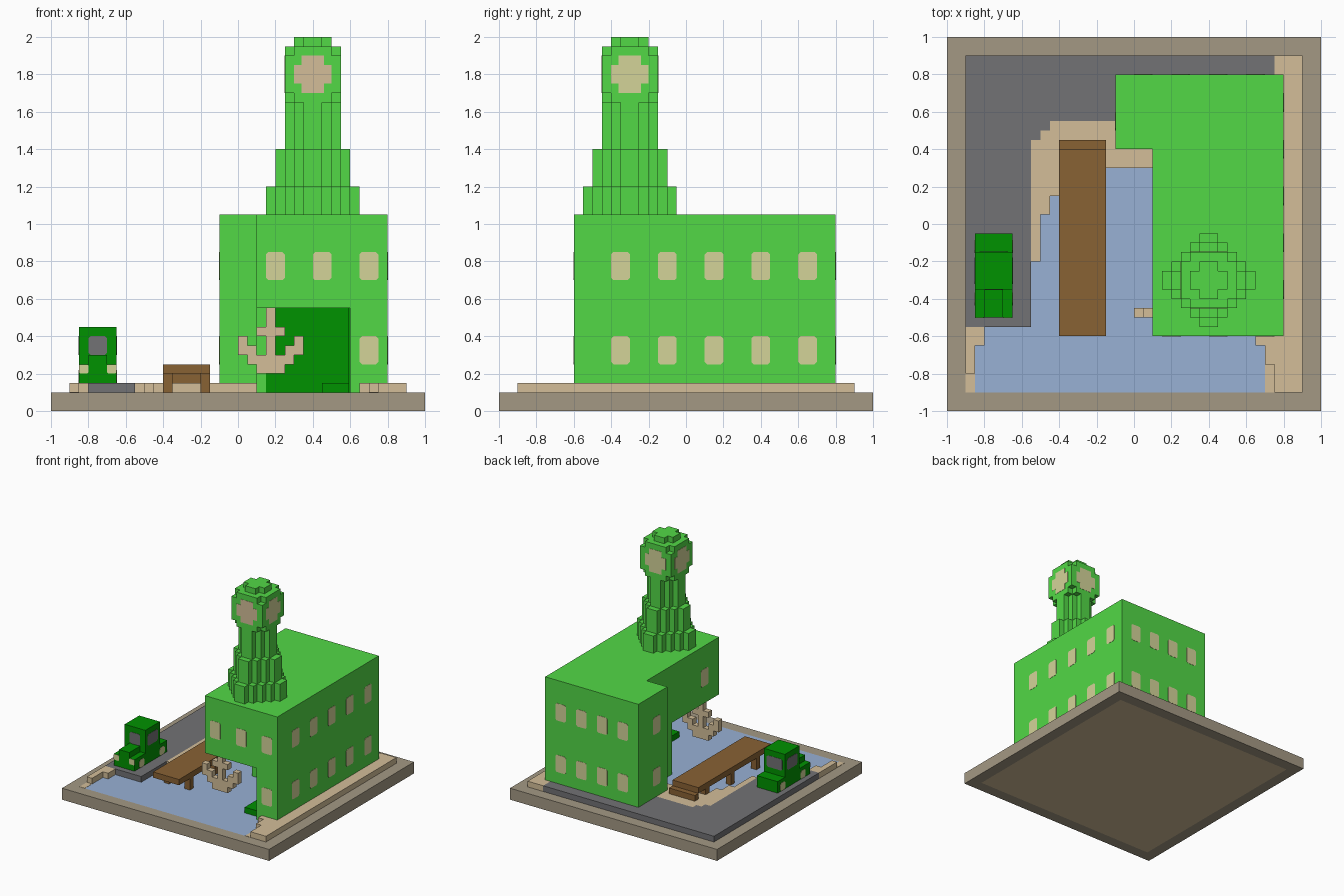
import bpy, bmesh
from mathutils import Vector

if "Cube" in bpy.data.objects:
    bpy.data.objects.remove(bpy.data.objects["Cube"], do_unlink=True)


def material(name, r, g, b):
    lin = [(c / 255 / 12.92) if c <= 10 else ((c / 255 + 0.055) / 1.055) ** 2.4 for c in (r, g, b)]
    m = bpy.data.materials.new(name)
    m.diffuse_color = (*lin, 1)
    m.use_nodes = True
    m.node_tree.nodes["Principled BSDF"].inputs["Base Color"].default_value = (*lin, 1)
    return m


LIGHT = material("light green", 82, 216, 70)
DARK = material("dark green", 0, 146, 0)
SAND = material("sand", 211, 190, 153)
STONE = material("base stone", 164, 153, 132)
ROAD = material("asphalt", 114, 114, 117)
WATER = material("water blue", 152, 177, 213)
WOOD = material("dock brown", 137, 98, 52)
PALE = material("pale yellow", 212, 212, 153)


def finish(name, bm, *mats):
    bmesh.ops.recalc_face_normals(bm, faces=bm.faces)
    me = bpy.data.meshes.new(name)
    bm.to_mesh(me)
    bm.free()
    for m in mats:
        me.materials.append(m)
    ob = bpy.data.objects.new(name, me)
    bpy.context.collection.objects.link(ob)
    return ob


def prism(name, pts, lo, hi, mat, axis="z"):
    """Extrude a 2D outline from lo to hi along an axis."""
    place = {"x": lambda u, v, w: (w, u, v),
             "y": lambda u, v, w: (u, w, v),
             "z": lambda u, v, w: (u, v, w)}[axis]
    bm = bmesh.new()
    face = bm.faces.new([bm.verts.new(place(u, v, lo)) for u, v in pts])
    out = bmesh.ops.extrude_face_region(bm, geom=[face])
    verts = [g for g in out["geom"] if isinstance(g, bmesh.types.BMVert)]
    bmesh.ops.translate(bm, verts=verts, vec=Vector(place(0, 0, hi - lo)))
    return finish(name, bm, mat)


def box(name, x0, x1, y0, y1, z0, z1, mat):
    return prism(name, [(x0, y0), (x1, y0), (x1, y1), (x0, y1)], z0, z1, mat)


def stepped(cx, cy, half):
    """Outline made of 0.05 steps, from the half widths of the rows above the centre."""
    q = []
    for i, h in enumerate(half):
        q += [(h, i * 0.05), (h, (i + 1) * 0.05)]
    q += [(-u, v) for u, v in reversed(q)]
    q += [(u, -v) for u, v in reversed(q)]
    pts = []
    for p in q:
        p = (round(cx + p[0], 4), round(cy + p[1], 4))
        if p not in pts:
            pts.append(p)
    return pts


def on_wall(name, pts, side, at, mat):
    """Thin panel lying on a wall that faces side, such as '-y'."""
    depth = 0.002 if side[0] == "+" else -0.002
    return prism(name, pts, at, at + depth, mat, side[1])


def plate(name, u, v, side, at, mat, w=0.1, h=0.15, c=0.012):
    """Rectangular panel with clipped corners."""
    a, b = w / 2, h / 2
    pts = [(a - c, -b), (a, c - b), (a, b - c), (a - c, b),
           (c - a, b), (-a, b - c), (-a, c - b), (c - a, -b)]
    return on_wall(name, [(u + p, v + q) for p, q in pts], side, at, mat)


# Base slab with water on top and a sandy panel underneath
bm = bmesh.new()
bmesh.ops.create_cube(bm, size=1)
for v in bm.verts:
    v.co = (v.co.x * 2, v.co.y * 2, (v.co.z + 0.5) * 0.1)
bm.normal_update()
caps = [f for f in bm.faces if abs(f.normal.z) > 0.5]
bmesh.ops.inset_individual(bm, faces=caps, thickness=0.1, use_even_offset=True)
for f in caps:
    f.material_index = 1 if f.normal.z > 0 else 2
finish("base", bm, STONE, WATER, SAND)

# Ground: road, beaches and shallow sand
prism("road", [(-.9, -.55), (-.55, -.55), (-.55, .45), (-.5, .45), (-.5, .5), (-.45, .5), (-.45, .55),
               (-.1, .55), (-.1, .8), (.75, .8), (.75, .9), (-.9, .9)], .1, .15, ROAD)
prism("dock_beach", [(-.55, -.2), (-.5, -.2), (-.5, .05), (-.45, .05), (-.45, .15), (-.4, .15), (-.4, .3),
                     (.1, .3), (.1, .4), (-.1, .4), (-.1, .55), (-.45, .55), (-.45, .5), (-.5, .5),
                     (-.5, .45), (-.55, .45)], .1, .15, SAND)
prism("left_beach", [(.9, -.9), (.9, .9), (.75, .9), (.75, .8), (.8, .8), (.8, -.6), (.65, -.6),
                     (.65, -.65), (.7, -.65), (.7, -.75), (.75, -.75), (.75, -.9)], .1, .15, SAND)
prism("right_beach", [(-.9, -.8), (-.85, -.8), (-.85, -.65), (-.8, -.65), (-.8, -.55), (-.9, -.55)],
      .1, .15, SAND)
box("shallow_sand_right", -.9, -.85, -.9, -.8, .1, .102, SAND)
box("shallow_sand_left", .7, .75, -.9, -.75, .1, .102, SAND)

# Building: upper floor spans an open boat bay
prism("upper_floor", [(.1, -.6), (.8, -.6), (.8, .8), (-.1, .8), (-.1, .4), (.1, .4)], .55, 1.05, LIGHT)
prism("lower_floor", [(.6, -.6), (.8, -.6), (.8, .8), (-.1, .8), (-.1, .4), (.1, .4), (.1, .05), (.6, .05)],
      .1, .55, LIGHT)
box("bay_back_panel", .15, .6, .042, .05, .1, .55, DARK)
box("bay_side_panel", .592, .6, -.59, .042, .1, .55, DARK)
box("bay_ledge", .45, .592, -.55, .042, .1, .15, DARK)

# Windows
LOW, HIGH = .325, .775
for x in (.2, .45, .7):
    plate("front_window", x, HIGH, "-y", -.6, PALE)
plate("front_window", .7, LOW, "-y", -.6, PALE)
for z in (LOW, HIGH):
    for i in range(5):
        plate("left_window", -.35 + .25 * i, z, "+x", .8, PALE)
    for i in range(4):
        plate("back_window", .05 + .2 * i, z, "+y", .8, PALE)
    plate("wing_window", .55, z, "-x", -.1, PALE)
plate("right_window", -.4, HIGH, "-x", .1, PALE)

# Clock tower: stepped shaft, head and cap
for n, z0, z1 in ((5, 1.05, 1.2), (4, 1.2, 1.4), (3, 1.4, 1.65)):
    prism("tower_tier", stepped(.4, -.3, [(n - i) * .05 for i in range(n)]), z0, z1, LIGHT)
for z0 in (1.65, 1.9):
    prism("tower_collar", stepped(.4, -.3, [.15, .15, .1]), z0, z0 + .05, LIGHT)
box("tower_head", .25, .55, -.45, -.15, 1.7, 1.9, LIGHT)
prism("tower_cap", stepped(.4, -.3, [.1, .05]), 1.95, 2.0, LIGHT)

# Clock faces
for side, u, at, mat in (("-y", .4, -.45, SAND), ("+y", .4, -.15, PALE),
                         ("+x", -.3, .55, PALE), ("-x", -.3, .25, PALE)):
    on_wall("clock_face", stepped(u, 1.8, [.1, .06]), side, at, mat)

# Hanging anchor, mirrored about its shank
half = [(.075, .2), (.075, .25), (.125, .25), (.125, .3), (.175, .3), (.175, .4), (.125, .4), (.125, .35),
        (.075, .35), (.075, .3), (.025, .3), (.025, .4), (.075, .4), (.075, .45), (.025, .45), (.025, .55)]
prism("anchor", [(.175 + x, z) for x, z in half] + [(.175 - x, z) for x, z in reversed(half)],
      -.5, -.45, SAND, "y")

# Wooden dock
box("dock_deck", -.4, -.15, -.6, .4, .2, .25, WOOD)
box("dock_step", -.4, -.15, .4, .45, .15, .2, WOOD)
for y in (-.45, -.1, .25):
    for x in (-.4, -.2):
        box("dock_leg", x, x + .05, y, y + .05, .1, .2, WOOD)

# Parked truck with a low bed behind the cab
box("truck_body", -.85, -.65, -.5, -.05, .15, .25, DARK)
box("truck_hood", -.8, -.7, -.5, -.35, .25, .3, DARK)
box("truck_cab", -.85, -.65, -.35, -.15, .25, .45, DARK)
plate("windshield", -.75, .35, "-y", -.35, ROAD, .1, .1)
plate("rear_window", -.75, .35, "+y", -.15, ROAD, .15, .1)
for x in (-.825, -.675):
    plate("headlight", x, .225, "-y", -.5, PALE, .05, .05, .006)
for side, x in (("-x", -.85), ("+x", -.65)):
    plate("side_window", -.25, .35, side, x, ROAD, .14, .1)
    for y in (-.4, -.12):
        plate("wheel", y, .185, side, x, PALE, .07, .07, .015)
